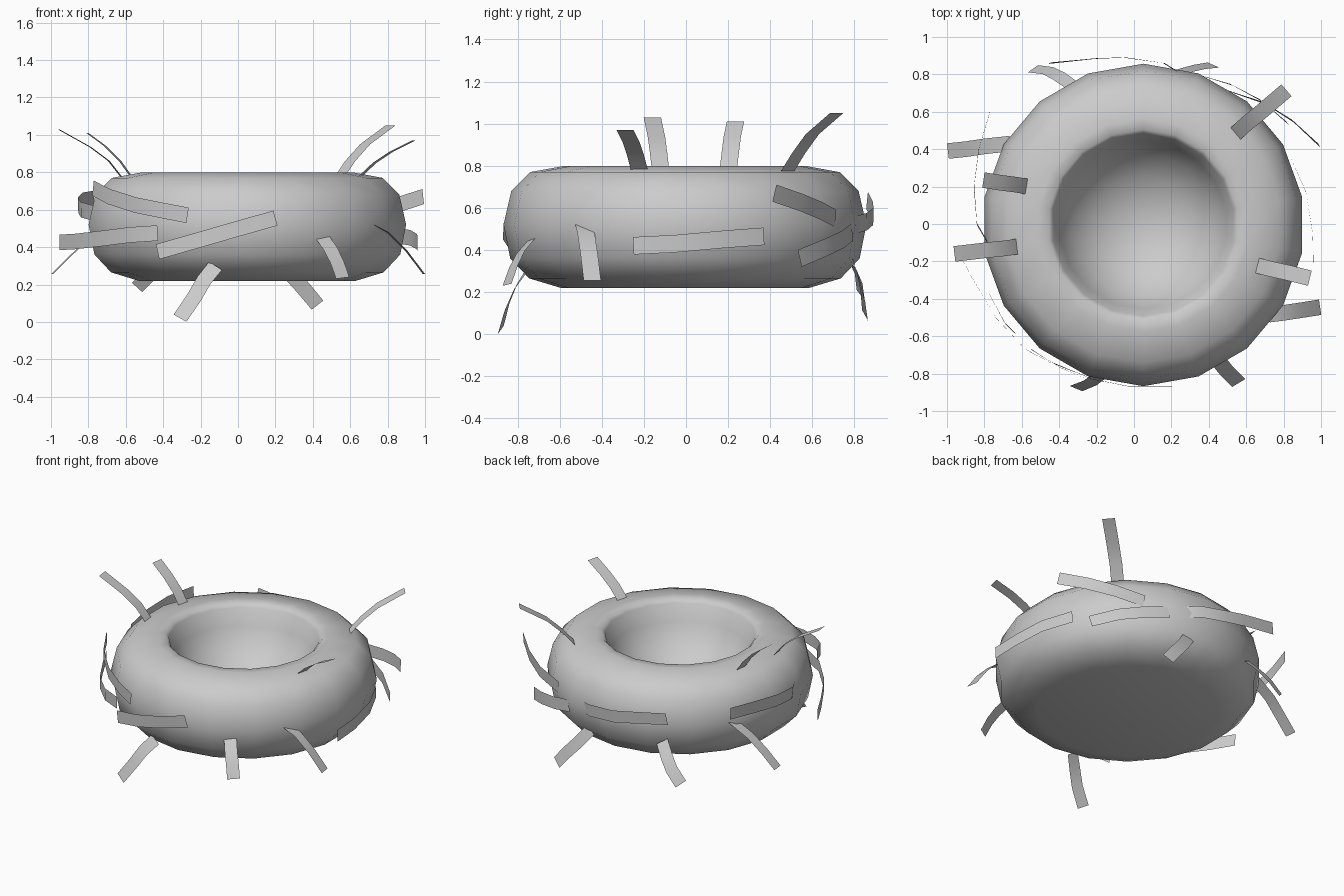
import bpy, bmesh, math
from mathutils import Vector

CX, CY, SEG = 0.05, -0.005, 18


def finish(bm, name):
    me = bpy.data.meshes.new(name)
    bm.to_mesh(me)
    bm.free()
    for p in me.polygons:
        p.use_smooth = True
    ob = bpy.data.objects.new(name, me)
    bpy.context.collection.objects.link(ob)
    return ob


# Nest bowl: revolved profile, from bottom centre over the rim to the bowl floor
profile = [(0, .22), (.59, .22), (.74, .265), (.83, .36), (.862, .52), (.825, .68),
           (.735, .77), (.57, .80), (.51, .798), (.488, .775), (.45, .66), (.38, .54),
           (.27, .445), (.14, .39), (0, .37)]
bm = bmesh.new()
rings = []
for r, z in profile:
    n = 1 if r == 0 else SEG
    rings.append([bm.verts.new((CX + r * math.sin(2 * math.pi * i / SEG),
                                CY + r * math.cos(2 * math.pi * i / SEG), z))
                  for i in range(n)])
for a, b in zip(rings, rings[1:]):
    for i in range(SEG):
        j = (i + 1) % SEG
        if len(a) == 1:
            bm.faces.new((a[0], b[j], b[i]))
        elif len(b) == 1:
            bm.faces.new((a[i], a[j], b[0]))
        else:
            bm.faces.new((a[i], a[j], b[j], b[i]))
bmesh.ops.recalc_face_normals(bm, faces=bm.faces[:])
finish(bm, "nest_bowl")


# Straw: flat ribbon along a path. Its width is level and square to the path,
# or (wrapped) lies along the bowl's surface
def straw(name, path, level, width=0.083):
    pts = [Vector(p) for p in path]
    run = pts[-1] - pts[0]
    bm = bmesh.new()
    prev = None
    for i, p in enumerate(pts):
        t = (pts[min(i + 1, len(pts) - 1)] - pts[max(i - 1, 0)]).normalized()
        radial = Vector((p.x - CX, p.y - CY, 0)).normalized()
        w = Vector((-run.y, run.x, 0)) if level else t.cross(radial)
        w = w.normalized() * width / 2
        pair = (bm.verts.new(p - w), bm.verts.new(p + w))
        if prev:
            bm.faces.new((prev[0], prev[1], pair[1], pair[0]))
        prev = pair
    finish(bm, name)


# Straws sticking up from the rim, and two pointing straight outwards
up = [
    [(-.57, .20, .775), (-.63, .21, .86), (-.71, .22, .94), (-.805, .235, 1.01)],
    [(-.62, -.12, .77), (-.69, -.13, .86), (-.79, -.14, .935), (-.96, -.16, 1.03)],
    [(.54, .48, .77), (.60, .535, .86), (.68, .60, .95), (.815, .715, 1.05)],
    [(.65, -.22, .775), (.73, -.24, .85), (.82, -.26, .91), (.94, -.29, .97)],
    [(.72, -.485, .52), (.80, -.475, .48), (.90, -.46, .38), (.995, -.445, .255)],
    [(-.66, .43, .52), (-.80, .415, .44), (-.90, .40, .35), (-.995, .39, .255)],
]
# Straws hanging down around the side
down = [
    [(-.12, -.76, .30), (-.18, -.81, .225), (-.235, -.85, .13), (-.31, -.88, .02)],
    [(.45, -.73, .455), (.495, -.785, .39), (.53, -.82, .32), (.56, -.85, .235)],
    [(.20, .79, .36), (.27, .82, .27), (.35, .84, .18), (.425, .85, .09)],
    [(-.33, .74, .40), (-.40, .79, .33), (-.46, .82, .265), (-.54, .83, .185)],
]
# Straws wrapped around the side
wrap = [
    [(-.955, -.12, .425), (-.87, -.28, .43), (-.74, -.50, .445), (-.58, -.67, .465), (-.43, -.75, .475)],
    [(-.775, -.37, .715), (-.69, -.53, .67), (-.55, -.67, .625), (-.40, -.765, .595), (-.27, -.82, .57)],
    [(-.43, -.745, .375), (-.22, -.83, .435), (-.03, -.868, .49), (.20, -.868, .555)],
    [(.96, -.25, .42), (.955, -.05, .43), (.92, .17, .45), (.83, .37, .465)],
    [(.99, .42, .67), (.85, .55, .625), (.70, .645, .585), (.51, .71, .55)],
    [(.82, .54, .36), (.68, .66, .41), (.52, .745, .45), (.37, .79, .485)],
    [(.24, .81, .52), (.16, .86, .535), (-.05, .89, .56), (-.20, .885, .59), (-.45, .86, .635)],
    [(-.77, .60, .66), (-.83, .40, .65), (-.855, .20, .625), (-.84, 0, .60), (-.77, -.12, .58)],
]
for kind, group, level in (("upper", up, True), ("hanging", down, False),
                           ("wrapped", wrap, False)):
    for i, path in enumerate(group):
        straw(f"{kind}_straw_{i + 1}", path, level)
